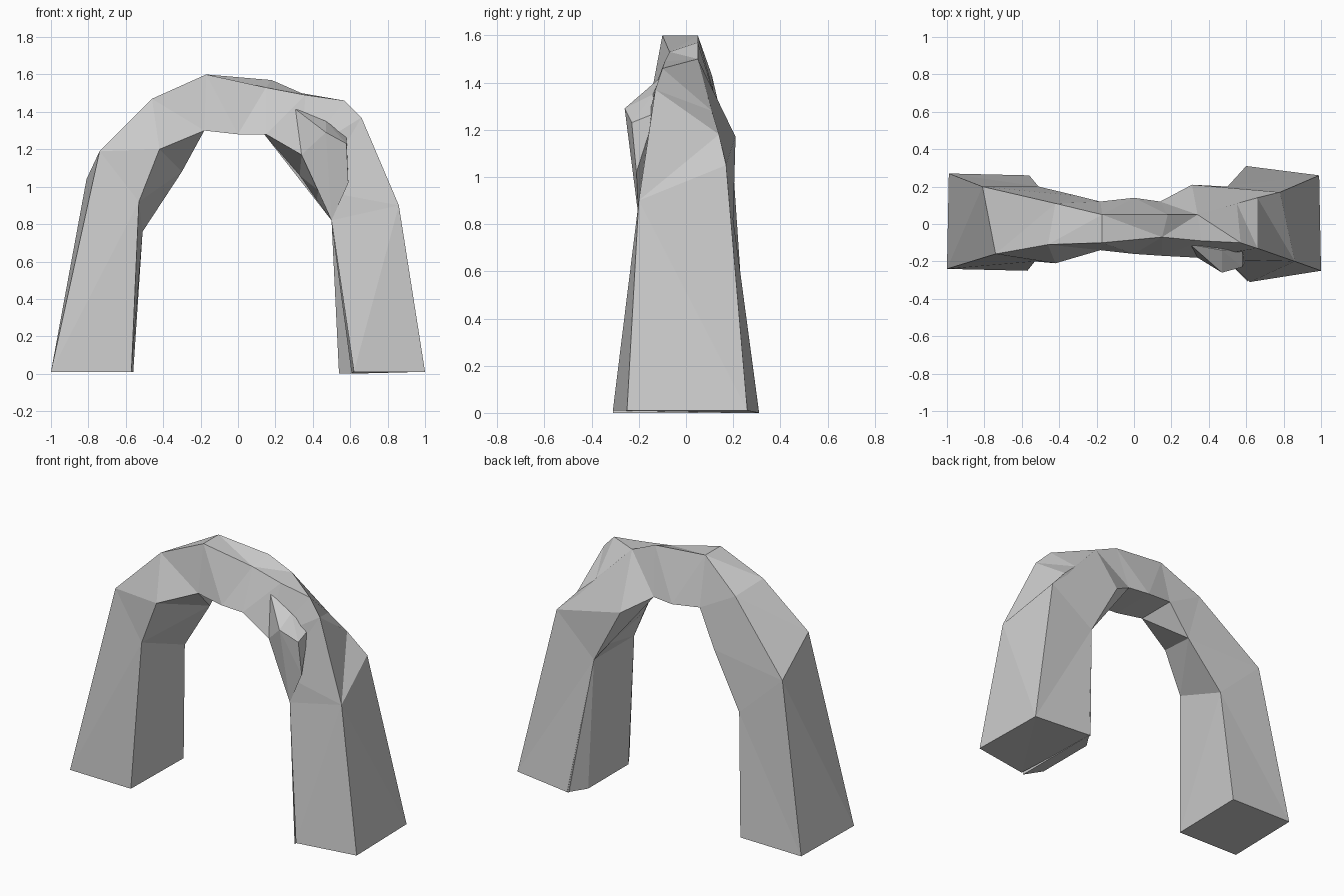
import bpy, bmesh


def finish(bm, name):
    bmesh.ops.recalc_face_normals(bm, faces=bm.faces)
    me = bpy.data.meshes.new(name)
    bm.to_mesh(me)
    bm.free()
    ob = bpy.data.objects.new(name, me)
    bpy.context.collection.objects.link(ob)
    return ob


def loft(name, sections):
    """Skin a chain of four-cornered cross-sections and cap both ends."""
    bm = bmesh.new()
    rings = [[bm.verts.new(p) for p in s] for s in sections]
    for a, b in zip(rings, rings[1:]):
        for i in range(4):
            j = (i + 1) % 4
            bm.faces.new((a[i], a[j], b[j], b[i]))
    bm.faces.new(rings[0])
    bm.faces.new(rings[-1])
    bmesh.ops.triangulate(bm, faces=bm.faces)
    return finish(bm, name)


def hull(name, pts):
    """Faceted rock lump around a few points."""
    bm = bmesh.new()
    for p in pts:
        bm.verts.new(p)
    res = bmesh.ops.convex_hull(bm, input=bm.verts)
    loose = [v for v in bm.verts if not v.link_faces]
    bmesh.ops.delete(bm, geom=loose, context='VERTS')
    return finish(bm, name)


# Main arch: front outer, back outer, back inner, front inner corners
loft("rock_arch", [
    [(-1, -.24, .01), (-.99, .27, .01), (-.56, .26, .01), (-.57, -.25, .01)],
    [(-.74, -.16, 1.19), (-.81, .20, 1.04), (-.51, .20, .76), (-.53, -.20, .92)],
    [(-.46, -.11, 1.47), (-.42, .11, 1.43), (-.30, .15, 1.08), (-.42, -.21, 1.20)],
    [(-.17, -.10, 1.60), (-.17, .05, 1.60), (-.18, .12, 1.30), (-.18, -.14, 1.30)],
    [(.15, -.07, 1.53), (.18, .05, 1.57), (0, .14, 1.28), (0, -.16, 1.28)],
    [(.36, -.09, 1.49), (.34, .05, 1.50), (.14, .12, 1.28), (.15, -.17, 1.28)],
    [(.57, -.10, 1.46), (.55, .11, 1.28), (.33, .16, 1.06), (.34, -.18, 1.17)],
    [(.66, -.13, 1.37), (.66, .14, 1.18), (.42, .18, .93), (.43, -.19, .98)],
    [(.86, -.20, .90), (.78, .17, 1.05), (.50, .20, .82), (.50, -.20, .82)],
    [(1, -.25, .01), (.99, .26, .01), (.60, .31, 0), (.62, -.31, .01)],
])

# Jutting ledge on the front of the right shoulder
hull("front_ledge", [
    (.30, -.11, 1.42), (.47, -.14, 1.35), (.58, -.13, 1.27), (.47, -.26, 1.29),
    (.58, -.23, 1.23), (.34, -.18, 1.17), (.59, -.21, 1.02), (.50, -.20, .82)])

# Bulge on the back of the right shoulder
hull("back_bulge", [
    (.31, .21, 1.17), (.14, .12, 1.28), (.34, .05, 1.50),
    (.78, .17, 1.05), (.50, .20, .82)])

# Chamfered inner side of the right leg
hull("inner_leg_wedge", [
    p for s in (-1, 1)
    for p in ((.50, s * .20, .82), (.54, s * .20, 0), (.61, s * .31, 0))])
